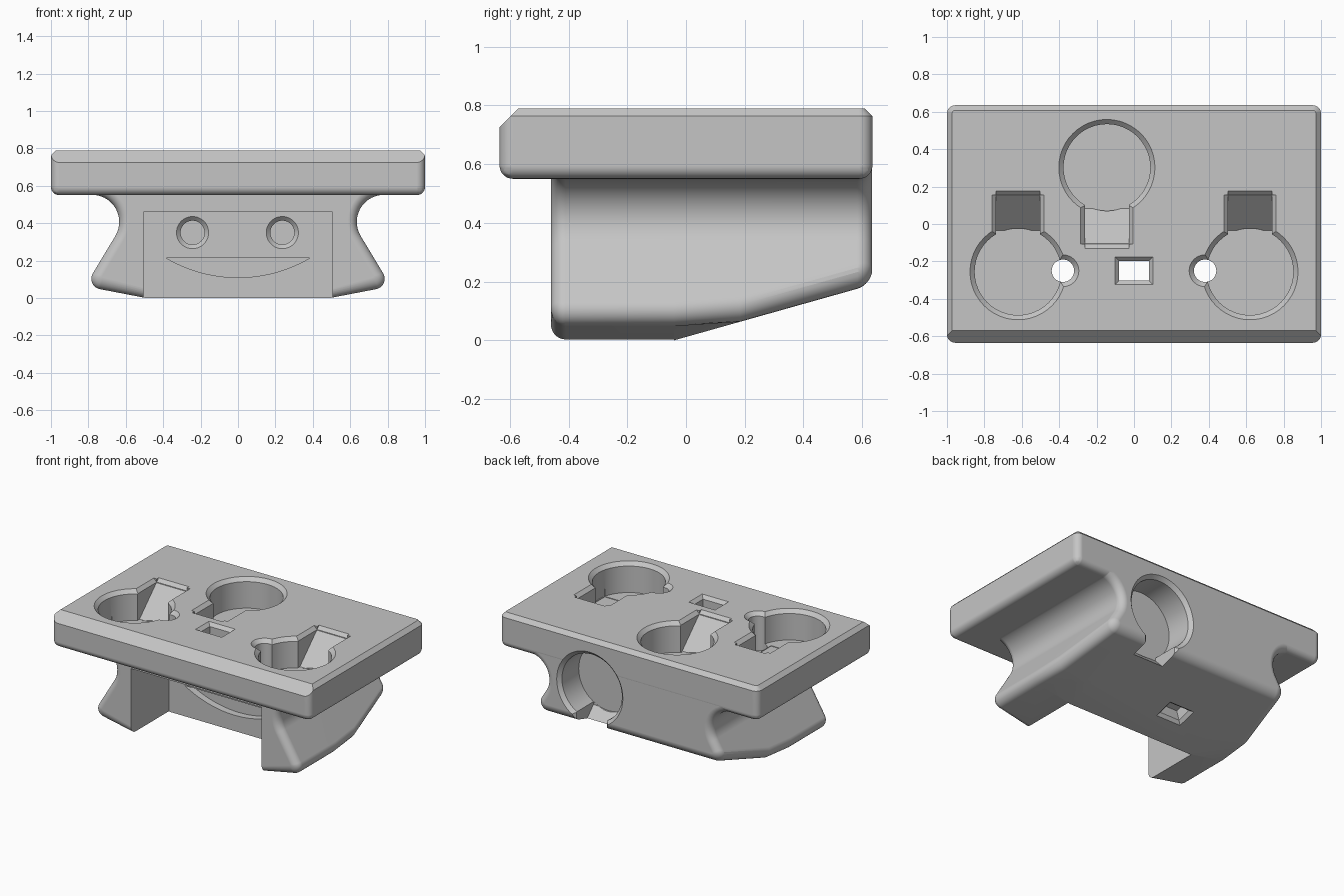
import bpy, bmesh, math
from mathutils import Vector, Matrix

cube = bpy.data.objects.get("Cube")
if cube:
    bpy.data.objects.remove(cube)

grey = bpy.data.materials.new("plain grey")
grey.use_nodes = True
grey.diffuse_color = (0.56, 0.56, 0.56, 1)
grey.node_tree.nodes["Principled BSDF"].inputs["Base Color"].default_value = (0.56, 0.56, 0.56, 1)


def make_object(name, bm):
    bmesh.ops.recalc_face_normals(bm, faces=bm.faces[:])
    mesh = bpy.data.meshes.new(name)
    bm.to_mesh(mesh)
    bm.free()
    mesh.materials.append(grey)
    obj = bpy.data.objects.new(name, mesh)
    bpy.context.collection.objects.link(obj)
    return obj


def frame(origin, normal, up):
    """Local axes on a surface: z leaves the surface, y runs along up."""
    z, y = Vector(normal).normalized(), Vector(up).normalized()
    x = y.cross(z)
    y = z.cross(x)
    return Matrix.Translation(origin) @ Matrix((x, y, z)).transposed().to_4x4()


def loft(rings):
    """Closed skin through rings of equal point count."""
    bm = bmesh.new()
    rows = [[bm.verts.new(p) for p in ring] for ring in rings]
    n = len(rows[0])
    for a, b in zip(rows, rows[1:]):
        for i in range(n):
            j = (i + 1) % n
            bm.faces.new((a[i], a[j], b[j], b[i]))
    bm.faces.new(rows[0][::-1])
    bm.faces.new(rows[-1])
    return bm


def widen(x, y, grow, square):
    if square:
        return x + math.copysign(grow, x), y + math.copysign(grow, y)
    scale = 1 + grow / math.hypot(x, y)
    return x * scale, y * scale


def prism_mesh(points, lo, hi, at=Matrix(), grow=0.0):
    """Extrude a local outline; grow widens the upper end by that distance."""
    upper = [widen(x, y, grow, len(points) == 4) for x, y in points] if grow else points
    return loft([[at @ Vector((x, y, z)) for x, y in ring]
                 for ring, z in ((points, lo), (upper, hi))])


def arc(cx, cy, r, start, end, n):
    angles = [math.radians(start + (end - start) * i / n) for i in range(n + 1)]
    return [(cx + r * math.cos(a), cy + r * math.sin(a)) for a in angles]


def circle(r):
    return arc(0, 0, r, 0, 360, 48)[:-1]


def rect(w, h):
    return [(-w / 2, -h / 2), (w / 2, -h / 2), (w / 2, h / 2), (-w / 2, h / 2)]


def combine(target, other, operation):
    mod = target.modifiers.new("join", 'BOOLEAN')
    mod.operation, mod.solver, mod.object = operation, 'EXACT', other
    bpy.context.view_layer.objects.active = target
    bpy.ops.object.modifier_apply(modifier=mod.name)
    bpy.data.objects.remove(other)


def cut(target, *args, **kw):
    combine(target, make_object("cutter", prism_mesh(*args, **kw)), 'DIFFERENCE')


def slice_off(bm, point, normal):
    geom = bm.verts[:] + bm.edges[:] + bm.faces[:]
    res = bmesh.ops.bisect_plane(bm, geom=geom, plane_co=point, plane_no=normal, clear_outer=True)
    edges = [e for e in res["geom_cut"] if isinstance(e, bmesh.types.BMEdge)]
    bmesh.ops.edgeloop_fill(bm, edges=edges)
    bmesh.ops.recalc_face_normals(bm, faces=bm.faces[:])


# Top plate: rounded below and at the corners, chamfered above
bm = prism_mesh(rect(2, 1.27), 0.55, 0.79)
low_edges = [e for e in bm.edges if min(v.co.z for v in e.verts) < 0.6]
bmesh.ops.bevel(bm, geom=low_edges, offset=0.045, segments=8, profile=0.5, affect='EDGES')
top_edges = [e for e in bm.edges if all(v.co.z > 0.789 for v in e.verts)]
bmesh.ops.bevel(bm, geom=top_edges, offset=0.027, segments=1, affect='EDGES')
slice_off(bm, (0, -0.635, 0.725), (0, -1, 1))
plate = make_object("top_plate", bm)


def base_section(y, inset):
    """Waisted outline with a rounded lower corner, shrunk by inset."""
    rise = max(0, 0.2815 * (y + 0.04))
    waist = arc(0.78, 0.407, 0.145 + inset, 90, 211, 14)
    flank = Vector((0.515, -0.857))
    start = Vector(waist[-1])
    corner = start + flank * (start.y - max(0.063, rise) - inset) / 0.857
    inner = Vector((0.49, rise + inset))
    under = (inner - corner).normalized()
    half_angle = under.angle(-flank) / 2
    r = 0.056 - inset
    centre = corner + (under - flank).normalized() * r / math.sin(half_angle)
    last = math.degrees(math.atan2(under.x, -under.y))
    half = [(0.78, 0.7)] + waist + arc(centre.x, centre.y, r, 31, last, 8) + [tuple(inner)]
    outline = half + [(-x, z) for x, z in reversed(half)]
    return [(x, y, z) for x, z in outline]


# Waisted base: sections along y, rounded at both ends, with a rising underside
ROUND = 0.05
turns = [math.radians(90 * i / 8) for i in range(9)]
shifts = [(ROUND * (1 - math.cos(a)), ROUND * (1 - math.sin(a))) for a in turns]
sections = [base_section(-0.46 + dy, d) for dy, d in shifts]
sections += [base_section(y, 0) for y in (-0.04, 0.184)]
sections += [base_section(0.634 - dy, d) for dy, d in reversed(shifts)]
base = make_object("mounting_base", loft(sections))
combine(base, plate, 'UNION')

# Front recess between the two legs
cut(base, [(-0.505, -0.5), (0.505, -0.5), (0.505, 0.46), (-0.505, 0.46)], 0.041, 1,
    frame((0, 0, 0), (0, -1, 0), (0, 0, 1)))


def chamfered_hole(outline, depth, at, lip=0.025):
    cut(base, outline, -depth, 0.06, at)
    cut(base, outline, -lip, lip, at, grow=2 * lip)


def port(origin, normal, up):
    """Round socket with a ramped slot leaving it along up."""
    chamfered_hole(circle(0.232), 0.21, frame(origin, normal, up))
    # ramp outline is given as (along slot, out of surface)
    slot_at = frame(origin, Vector(up).cross(Vector(normal)), normal)
    along = (slot_at.to_3x3() @ Vector((1, 0, 0))).dot(Vector(up))
    ramp = [(0, 0.04), (0, -0.209), (0.22, -0.209), (0.432, 0), (0.47, 0.04)]
    cut(base, [(a * along, b) for a, b in ramp], -0.117, 0.117, slot_at)
    cut(base, [(-0.115, -0.025), (0.115, -0.025), (0.165, 0.025), (-0.165, 0.025)],
        0.1, 0.41, frame(origin, up, normal))


UP, BACK = (0, 0, 1), (0, 1, 0)
for s in (-1, 1):
    port((0.62 * s, -0.255, 0.79), UP, BACK)
    # shallow strip in the socket floor and small through hole
    cut(base, rect(0.405, 0.12), -0.004, 0.05, frame((0.643 * s, -0.25, 0.58), UP, BACK))
    chamfered_hole(circle(0.06), 0.4, frame((0.38 * s, -0.25, 0.79), UP, BACK))
port((-0.145, 0.302, 0.79), UP, (0, -1, 0))
port((0.30, 0.635, 0.44), BACK, (0, 0, -1))

# Rectangular through slot and matching pocket in the sloping underside
chamfered_hole(rect(0.16, 0.105), 0.4, frame((0, -0.25, 0.79), UP, BACK), lip=0.022)
chamfered_hole(rect(0.16, 0.105), 0.1,
               frame((-0.17, 0.2, 0.0676), (0, 0.19, -0.675), BACK), lip=0.02)

# Two round holes and a curved groove on the recess wall
for x in (-0.243, 0.237):
    chamfered_hole(circle(0.064), 0.2, frame((x, -0.041, 0.35), (0, -1, 0), UP), lip=0.022)
radius = (0.385 ** 2 + 0.105 ** 2) / 0.21
sweep = math.degrees(math.asin(0.385 / radius))
cut(base, arc(0, 0.11 + radius, radius, -90 - sweep, -90 + sweep, 28), -0.05, 0.05,
    frame((0, -0.041, 0), (0, -1, 0), UP))

# Shading
bpy.ops.object.select_all(action='DESELECT')
base.select_set(True)
bpy.context.view_layer.objects.active = base
bpy.ops.object.shade_smooth_by_angle(angle=math.radians(15))
normals = base.modifiers.new("even_normals", 'WEIGHTED_NORMAL')
normals.keep_sharp = True
